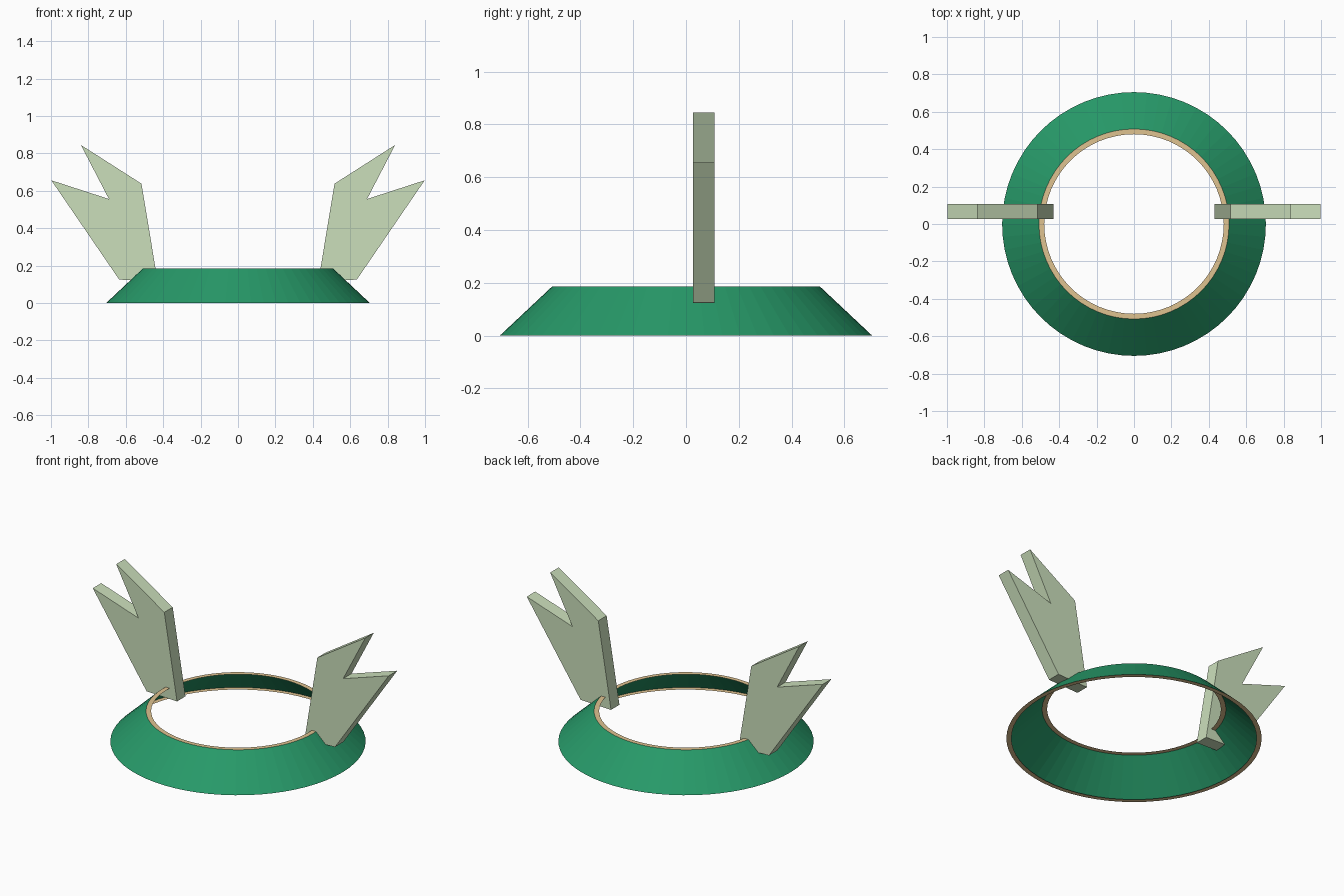
import bpy, bmesh, math

if "Cube" in bpy.data.objects:
    bpy.data.objects.remove(bpy.data.objects["Cube"])

SIDES = 64


def material(name, rgb):
    m = bpy.data.materials.new(name)
    m.diffuse_color = (*rgb, 1)
    m.use_nodes = True
    m.node_tree.nodes["Principled BSDF"].inputs["Base Color"].default_value = m.diffuse_color
    return m


green = material("green", (0.02, 0.32, 0.14))
tan = material("tan", (0.74, 0.54, 0.28))
pale = material("pale_green", (0.60, 0.74, 0.50))


def add_object(name, bm, mat):
    me = bpy.data.meshes.new(name)
    bm.to_mesh(me)
    bm.free()
    me.materials.append(mat)
    ob = bpy.data.objects.new(name, me)
    bpy.context.collection.objects.link(ob)
    return ob


def band(name, start, end, mat):
    """Revolved strip between two (radius, z) points."""
    bm = bmesh.new()
    loops = []
    for r, z in (start, end):
        loops.append([bm.verts.new((r * math.cos(2 * math.pi * i / SIDES),
                                    r * math.sin(2 * math.pi * i / SIDES), z))
                      for i in range(SIDES)])
    a, b = loops
    for i in range(SIDES):
        j = (i + 1) % SIDES
        bm.faces.new((a[i], a[j], b[j], b[i]))
    return add_object(name, bm, mat)


def blade(name, side):
    """Forked plate extruded along y; side is +1 or -1."""
    profile = [(0.43, 0.118), (0.635, 0.125), (0.998, 0.656),
               (0.69, 0.556), (0.84, 0.845), (0.516, 0.638)]
    bm = bmesh.new()
    face = bm.faces.new([bm.verts.new((side * x, 0.027, z)) for x, z in profile])
    ext = bmesh.ops.extrude_face_region(bm, geom=[face])
    moved = [g for g in ext["geom"] if isinstance(g, bmesh.types.BMVert)]
    bmesh.ops.translate(bm, vec=(0, 0.081, 0), verts=moved)
    bmesh.ops.recalc_face_normals(bm, faces=bm.faces)
    return add_object(name, bm, pale)


# Sloped ring wall with thin flat lips at top and bottom
band("ring_wall", (0.705, 0), (0.508, 0.185), green)
band("top_lip", (0.508, 0.185), (0.48, 0.185), tan)
band("bottom_lip", (0.677, 0), (0.705, 0), tan)

# Pair of forked plates
blade("right_forked_plate", 1)
blade("left_forked_plate", -1)
